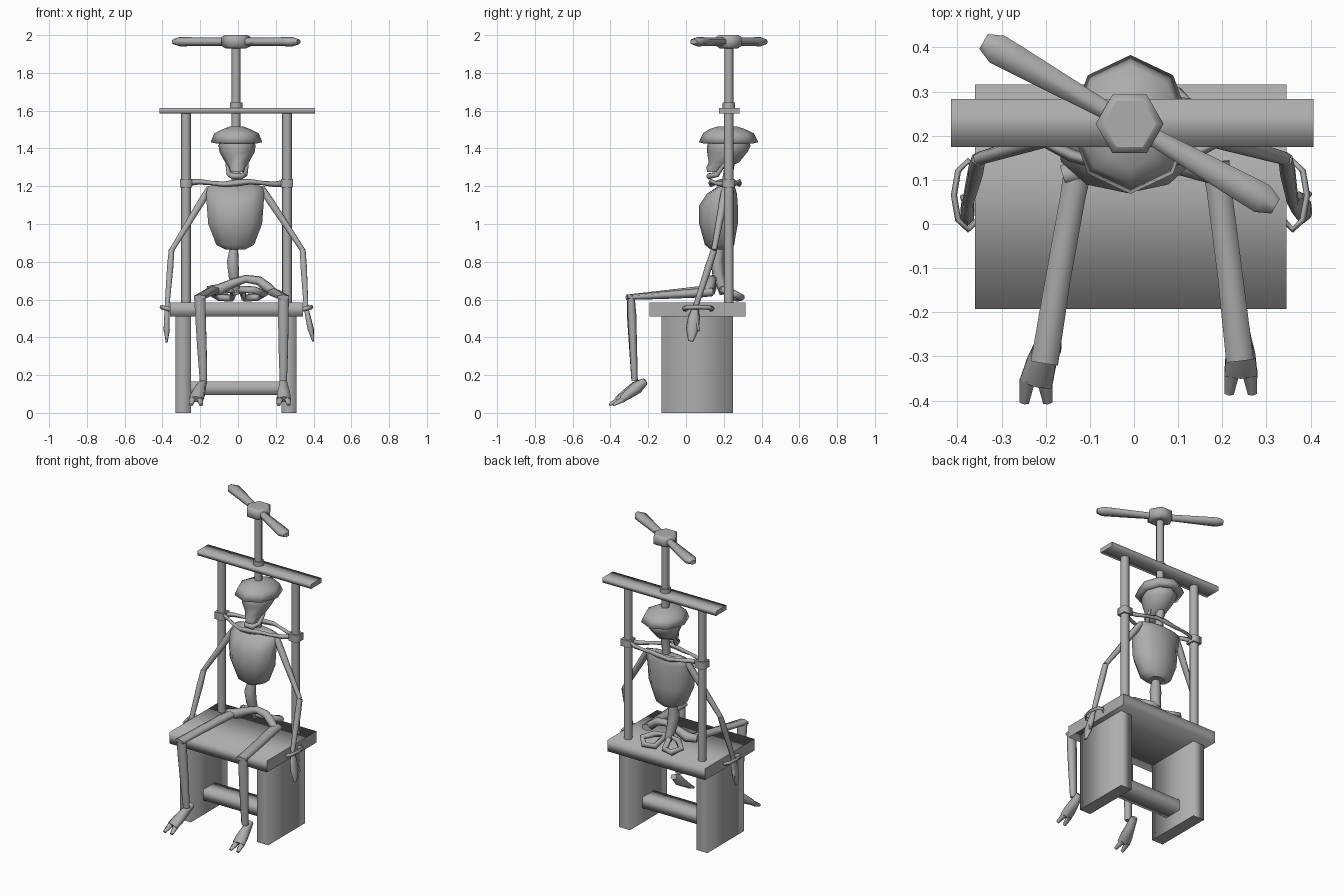
import bpy, bmesh, math
from mathutils import Vector

grey = bpy.data.materials.new("weathered_grey")
grey.diffuse_color = (0.42, 0.42, 0.42, 1)


def loft(name, rings, closed=False):
    """Skin a list of equal-length rings; sides smooth, end caps flat."""
    bm = bmesh.new()
    rows = [[bm.verts.new(p) for p in r] for r in rings]
    n = len(rows[0])
    pairs = list(zip(rows, rows[1:])) + ([(rows[-1], rows[0])] if closed else [])
    for a, b in pairs:
        for i in range(n):
            j = (i + 1) % n
            bm.faces.new((a[i], a[j], b[j], b[i])).smooth = True
    if not closed:
        bm.faces.new(rows[0][::-1])
        bm.faces.new(rows[-1])
    bmesh.ops.recalc_face_normals(bm, faces=bm.faces)
    me = bpy.data.meshes.new(name)
    bm.to_mesh(me)
    bm.free()
    me.materials.append(grey)
    ob = bpy.data.objects.new(name, me)
    bpy.context.collection.objects.link(ob)
    return ob


def tube(name, pts, radii, sides=6, ref=(0.03, 1, 0.05), closed=False):
    """Sweep a polygon along points; a radius may be (along ref, across)."""
    P = [Vector(p) for p in pts]
    if not isinstance(radii, list):
        radii = [radii] * len(P)
    rings, m = [], len(P)
    for k, p in enumerate(P):
        if closed:
            t = P[(k + 1) % m] - P[k - 1]
        else:
            t = P[min(k + 1, m - 1)] - P[max(k - 1, 0)]
        t.normalize()
        u = Vector(ref)
        u = (u - t * u.dot(t)).normalized()
        v = t.cross(u)
        a, b = radii[k] if isinstance(radii[k], tuple) else (radii[k], radii[k])
        rings.append([p + u * a * math.cos(2 * math.pi * i / sides)
                      + v * b * math.sin(2 * math.pi * i / sides) for i in range(sides)])
    return loft(name, rings, closed)


def stack(name, cx, levels, sides=8):
    """Loft of horizontal ovals: (z, half width, y front, y back)."""
    rings = []
    for z, w, y0, y1 in levels:
        rings.append([(cx + w * math.sin(2 * math.pi * i / sides),
                       (y0 + y1) / 2 - (y1 - y0) / 2 * math.cos(2 * math.pi * i / sides), z)
                      for i in range(sides)])
    return loft(name, rings)


def box(name, x0, x1, y0, y1, z0, z1, axis="x"):
    """Board whose long sides are smooth along the given axis."""
    if axis == "x":
        rings = [[(x, y0, z0), (x, y1, z0), (x, y1, z1), (x, y0, z1)] for x in (x0, x1)]
    else:
        rings = [[(x0, y0, z), (x1, y0, z), (x1, y1, z), (x0, y1, z)] for z in (z0, z1)]
    return loft(name, rings)


# Bench
box("seat", -0.36, 0.345, -0.193, 0.316, 0.51, 0.585)
box("bench_leg_left", -0.33, -0.25, -0.13, 0.25, 0, 0.51, "z")
box("bench_leg_right", 0.23, 0.31, -0.13, 0.25, 0, 0.51, "z")
box("stretcher", -0.25, 0.23, 0.0, 0.12, 0.095, 0.165)

# Upright frame
for side, x in (("left", -0.275), ("right", 0.26)):
    tube("post_" + side, [(x, 0.226, 0.58), (x, 0.226, 1.59)], 0.026, 8)
    box("post_clamp_" + side, x - 0.032, x + 0.032, 0.194, 0.258, 1.192, 1.238, "z")
box("cross_beam", -0.415, 0.407, 0.175, 0.283, 1.585, 1.615)

# Screw with turning handle
C = Vector((-0.01, 0.227, 0))
tube("screw_shaft", [C + Vector((0, 0, z)) for z in (1.49, 1.95)], 0.024, 8)
tube("screw_collar", [C + Vector((0, 0, z)) for z in (1.61, 1.642)], 0.033, 8)
tube("handle_hub", [C + Vector((0, 0, z)) for z in (1.93, 1.942, 1.99, 2.0)],
     [0.055, 0.077, 0.077, 0.06], 6, (1, 0, 0))
arm_dir = Vector((0.305, -0.172, 0)).normalized()
for side, s in (("left", -1), ("right", 1)):
    base = C + Vector((0, 0, 1.965))
    tube("handle_" + side, [base + arm_dir * s * d for d in (0.04, 0.3, 0.345, 0.38)],
         [(0.021, 0.022), (0.024, 0.038), (0.024, 0.04), (0.014, 0.022)], 6, (0, 0, 1))

# Flat iron cap
stack("cap", -0.008, [(1.425, 0.10, 0.10, 0.35), (1.433, 0.137, 0.068, 0.383),
                      (1.48, 0.118, 0.09, 0.36), (1.503, 0.07, 0.125, 0.31),
                      (1.517, 0.035, 0.17, 0.27)])

# Skull, jaw and neck
stack("skull", -0.005, [(1.274, 0.036, 0.112, 0.165), (1.30, 0.042, 0.108, 0.215),
                        (1.325, 0.062, 0.12, 0.28), (1.38, 0.093, 0.112, 0.325),
                        (1.415, 0.098, 0.112, 0.342), (1.44, 0.09, 0.12, 0.33)])
tube("jaw", [(-0.058, 0.205, 1.32), (-0.045, 0.165, 1.262), (-0.025, 0.122, 1.253),
             (0.018, 0.122, 1.253), (0.036, 0.165, 1.262), (0.048, 0.205, 1.32)],
     [0.009, 0.015, 0.017, 0.017, 0.015, 0.009], 6, (0, 0.3, 1))
tube("neck", [(-0.01, 0.235, 1.34), (-0.01, 0.22, 1.25), (-0.012, 0.215, 1.16)], 0.026)

# Twisted straps between the clamps, before and behind the neck
for name, depth in (("strap_front", -0.10), ("strap_back", 0.062)):
    pts, rad = [], []
    for i in range(9):
        a = i / 8
        pts.append((-0.275 + 0.535 * a, 0.226 + depth * math.sin(math.pi * a),
                    1.217 + 0.007 * math.sin(4 * math.pi * a)))
        w = 0.009 * math.cos(4 * math.pi * a)
        rad.append((0.015 + w * 0.4, 0.011 - w * 0.4))
    tube(name, pts, rad, 4, (0, 0, 1))

# Rib cage
stack("rib_cage", -0.015, [(0.865, 0.055, 0.13, 0.235), (0.89, 0.105, 0.10, 0.255),
                           (1.0, 0.15, 0.07, 0.274), (1.1, 0.158, 0.07, 0.274),
                           (1.16, 0.162, 0.11, 0.27), (1.20, 0.152, 0.17, 0.258),
                           (1.212, 0.10, 0.195, 0.245)], 10)

# Spine and pelvis
tube("spine", [(-0.02, 0.18, 0.89), (-0.028, 0.165, 0.8), (-0.022, 0.172, 0.73), (-0.01, 0.2, 0.63)],
     [0.023, 0.035, 0.032, 0.022])
tube("pelvis_arch", [(-0.16, 0.11, 0.648), (-0.10, 0.13, 0.652), (-0.03, 0.135, 0.685),
                     (0.04, 0.14, 0.71), (0.11, 0.135, 0.70), (0.155, 0.125, 0.665), (0.19, 0.11, 0.64)],
     [0.024, 0.032, 0.025, 0.022, 0.026, 0.028, 0.022], 6, (0, 1, 0.2))
for side, s in (("left", -1), ("right", 1)):
    tube("pelvis_loop_" + side,
         [(s * 0.015, 0.185, 0.655), (s * 0.085, 0.20, 0.65), (s * 0.14, 0.25, 0.632),
          (s * 0.10, 0.292, 0.612), (s * 0.035, 0.27, 0.608)],
         0.02, 6, (0, 0, 1), closed=True)

# Limbs: each side follows its own pose
legs = {"left": [(-0.128, 0.12, 0.65), (-0.203, -0.295, 0.612), (-0.183, -0.272, 0.17), (-0.222, -0.405)],
        "right": [(0.185, 0.14, 0.64), (0.24, -0.29, 0.612), (0.24, -0.272, 0.17), (0.242, -0.385)]}
for side, (hip, knee, ankle, toe) in legs.items():
    H, K, A = Vector(hip), Vector(knee), Vector(ankle)
    tube("thigh_" + side, [H, H.lerp(K, 0.15), H.lerp(K, 0.6), K + Vector((0, -0.02, 0))],
         [(0.022, 0.036), (0.025, 0.033), (0.02, 0.033), (0.014, 0.036)], 6, (0, 0, 1))
    tube("shin_" + side, [K + Vector((0, 0, 0.008)), K.lerp(A, 0.2), K.lerp(A, 0.6), A],
         [(0.018, 0.034), (0.023, 0.032), (0.02, 0.029), (0.017, 0.022)], 6)
    heel = Vector((ankle[0], -0.215, 0.168))
    T = Vector((toe[0], toe[1] + 0.045, 0.072))
    tube("foot_" + side, [heel, heel.lerp(T, 0.35), heel.lerp(T, 0.7), T],
         [(0.018, 0.021), (0.033, 0.027), (0.026, 0.039), (0.018, 0.043)], 6, (0, 0, 1))
    # Splayed toe tips
    for k, dx in enumerate((-0.024, 0.024)):
        tube(f"toes_{side}_{k}", [T + Vector((dx * 0.8, 0.01, 0)), T + Vector((dx * 1.1, -0.045, -0.03))],
             [(0.018, 0.019), (0.008, 0.011)], 5, (0, 0, 1))

arms = {"left": [(-0.15, 0.21, 1.19), (-0.352, 0.148, 0.86), (-0.376, 0.05, 0.56), (-0.378, 0.015, 0.375)],
        "right": [(0.125, 0.21, 1.19), (0.343, 0.148, 0.86), (0.36, 0.05, 0.56), (0.398, 0.025, 0.38)]}
for side, (sh, el, wr, tip) in arms.items():
    s = -1 if side == "left" else 1
    S, E, W, F = Vector(sh), Vector(el), Vector(wr), Vector(tip)
    tube("upper_arm_" + side, [S, S.lerp(E, 0.2), E], [0.02, 0.022, 0.015])
    tube("forearm_" + side, [E, E.lerp(W, 0.3), W], [0.017, 0.019, 0.014])
    tube("hand_" + side, [W, W.lerp(F, 0.3), W.lerp(F, 0.65), F],
         [(0.014, 0.013), (0.032, 0.016), (0.034, 0.018), (0.014, 0.006)], 6)
    tube("thumb_" + side, [W.lerp(F, 0.2), W.lerp(F, 0.7) + Vector((s * 0.012, 0.036, 0))],
         [0.013, 0.006], 5)
    # Wrist shackle fixed to the seat edge
    ring = [(W.x + 0.032 * math.cos(math.pi * i / 4) * s, 0.065 + 0.078 * math.sin(math.pi * i / 4),
             0.552 + 0.008 * math.cos(math.pi * i / 4)) for i in range(8)]
    tube("shackle_" + side, ring, (0.012, 0.007), 4, (0, 0, 1), closed=True)
